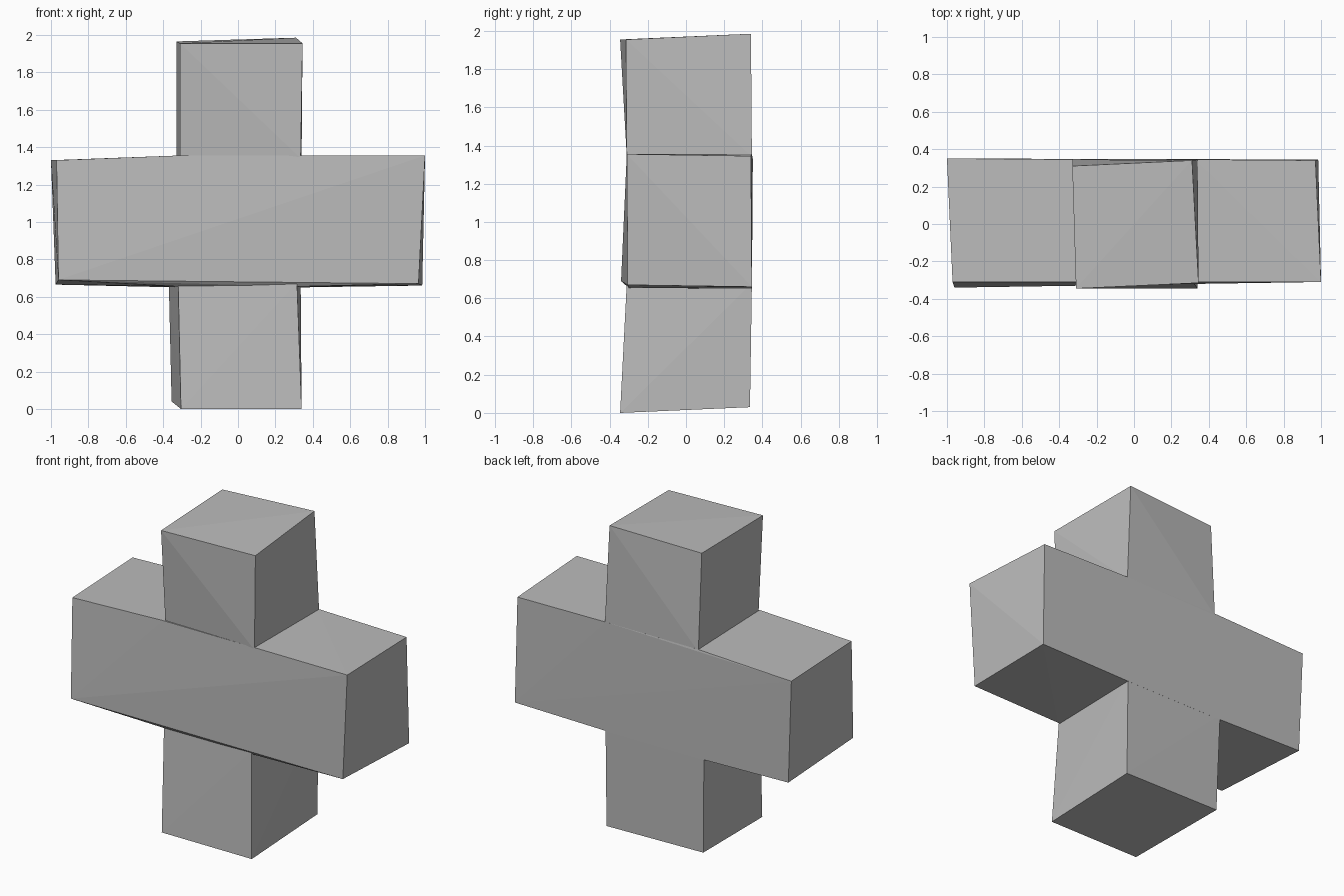
import bpy
import bmesh

# Remove the default cube only
default_cube = bpy.data.objects.get("Cube")
if default_cube:
    bpy.data.objects.remove(default_cube, do_unlink=True)

# One plain colour for the whole cross
stone_grey = bpy.data.materials.new("stone_grey")
stone_grey.use_nodes = True
colour = (0.5, 0.5, 0.5, 1)
stone_grey.diffuse_color = colour
stone_grey.node_tree.nodes["Principled BSDF"].inputs["Base Color"].default_value = colour


def rough_block(name, corners):
    """Make a flat-shaded, slightly skewed block as the hull of its corners."""
    bm = bmesh.new()
    for corner in corners:
        bm.verts.new(corner)
    hull = bmesh.ops.convex_hull(bm, input=bm.verts[:])
    unused = {v for v in hull["geom_interior"] + hull["geom_unused"]
              if isinstance(v, bmesh.types.BMVert)}
    bmesh.ops.delete(bm, geom=list(unused), context="VERTS")
    bmesh.ops.recalc_face_normals(bm, faces=bm.faces[:])
    mesh = bpy.data.meshes.new(name)
    bm.to_mesh(mesh)
    bm.free()
    mesh.materials.append(stone_grey)
    block = bpy.data.objects.new(name, mesh)
    bpy.context.scene.collection.objects.link(block)
    return block


# Corners run front left, front right, back right, back left: top, then bottom

# Upper arm of the cross
rough_block("upper_block", [
    (-.31, -.345, 1.955), (.345, -.315, 1.955), (.31, .34, 1.985), (-.33, .31, 1.965),
    (-.31, -.3, 1.34), (.335, -.31, 1.34), (.34, .345, 1.34), (-.33, .345, 1.34),
])

# Long crossbar, with its top and bottom swelling slightly at the middle
crossbar_ends = [
    (-.97, -.31, 1.33), (1, -.31, 1.355), (.97, .34, 1.345), (-1, .35, 1.33),
    (-.96, -.34, .69), (.965, -.305, .67), (.985, .345, .66), (-.975, .345, .665),
]
crossbar_swell = [(x, y, z) for x in (-.32, .33)
                  for y, z in ((-.31, 1.355), (.345, 1.355), (-.3, .655), (.345, .65))]
rough_block("crossbar", crossbar_ends + crossbar_swell)

# Lower arm of the cross
rough_block("lower_block", [
    (-.32, -.3, .68), (.315, -.31, .68), (.335, .345, .68), (-.37, .345, .68),
    (-.305, -.345, 0), (.34, -.345, 0), (.335, .335, .03), (-.355, .33, .04),
])
